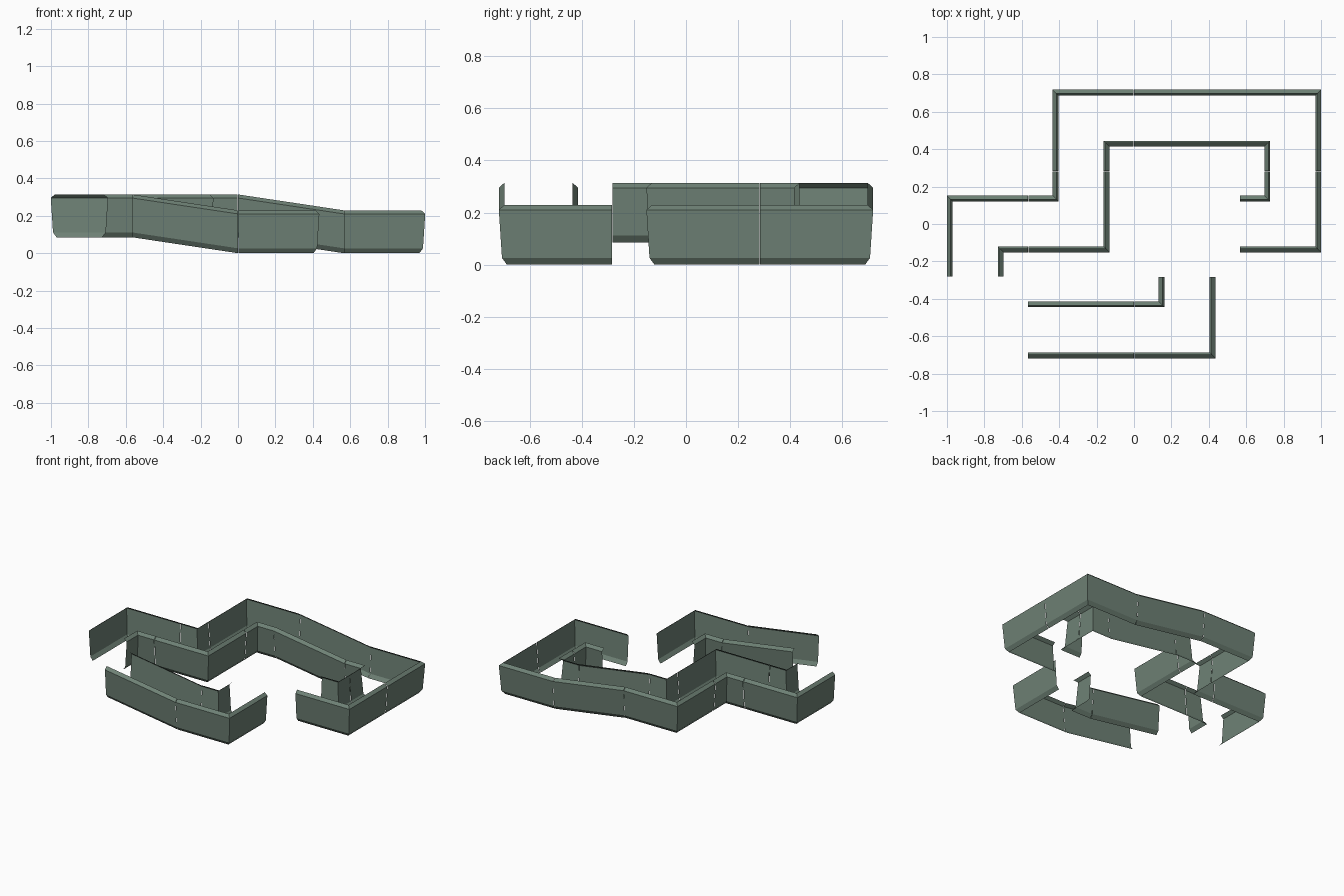
import bpy
from mathutils import Vector

if "Cube" in bpy.data.objects:
    bpy.data.objects.remove(bpy.data.objects["Cube"])

T = 0.566            # tile size
H = T / 2
RISE = 0.085         # height of the raised level
GAP = 0.0015         # hairline seam at tile ends
# wall cross-section: (distance from track centre line, height)
PROFILE = [(0.121, 0.0), (0.140, 0.026), (0.152, 0.210), (0.131, 0.229)]

mat = bpy.data.materials.new("grey green metal")
mat.diffuse_color = (0.156, 0.220, 0.178, 1)
mat.use_nodes = True
mat.node_tree.nodes["Principled BSDF"].inputs["Base Color"].default_value = mat.diffuse_color


def left(a, b):
    d = (b - a).to_2d().normalized()
    return Vector((-d.y, d.x))


def wall(name, path, side):
    """Sweep the wall profile along one side of a track path, mitring corners."""
    verts, n, k = [], len(path), len(PROFILE)
    for i, p in enumerate(path):
        n0 = left(path[max(i - 1, 0)], path[max(i, 1)])
        n1 = left(path[min(i, n - 2)], path[min(i + 1, n - 1)])
        off = (n0 + n1) / (1 + n0.dot(n1)) * side
        verts += [(p.x + off.x * d, p.y + off.y * d, p.z + z) for d, z in PROFILE]
    faces = []
    for i in range(n - 1):
        for j in range(k - 1):
            f = [i * k + j, (i + 1) * k + j, (i + 1) * k + j + 1, i * k + j + 1]
            faces.append(f[::-1] if side > 0 else f)
    me = bpy.data.meshes.new(name)
    me.from_pydata(verts, [], faces)
    me.materials.append(mat)
    ob = bpy.data.objects.new(name, me)
    bpy.context.collection.objects.link(ob)


def tile(name, path):
    wall(name + "_left_wall", path, 1)
    wall(name + "_right_wall", path, -1)


def corner(name, cx, cy, entry, leave, z):
    c, r = Vector((cx, cy, z)), H - GAP
    tile(name, [c + Vector((*entry, 0)) * r, c, c + Vector((*leave, 0)) * r])


def slope(name, cx, cy):
    """Straight tile running along +x from the raised level to the ground."""
    tile(name, [Vector((cx - H, cy, RISE)), Vector((cx + H, cy, 0))])


E, W, N, S = (1, 0), (-1, 0), (0, 1), (0, -1)

# long track: raised corners, ramp down, low corners
corner("west_corner", -1.5 * T, 0, S, E, RISE)
corner("middle_corner", -H, 0, W, N, RISE)
corner("north_corner", -H, T, S, E, RISE)
slope("north_ramp", H, T)
corner("north_east_corner", 1.5 * T, T, W, S, 0)
corner("east_corner", 1.5 * T, 0, N, W, 0)

# short track: ramp and low corner
slope("south_ramp", -H, -T)
corner("south_corner", H, -T, W, N, 0)
